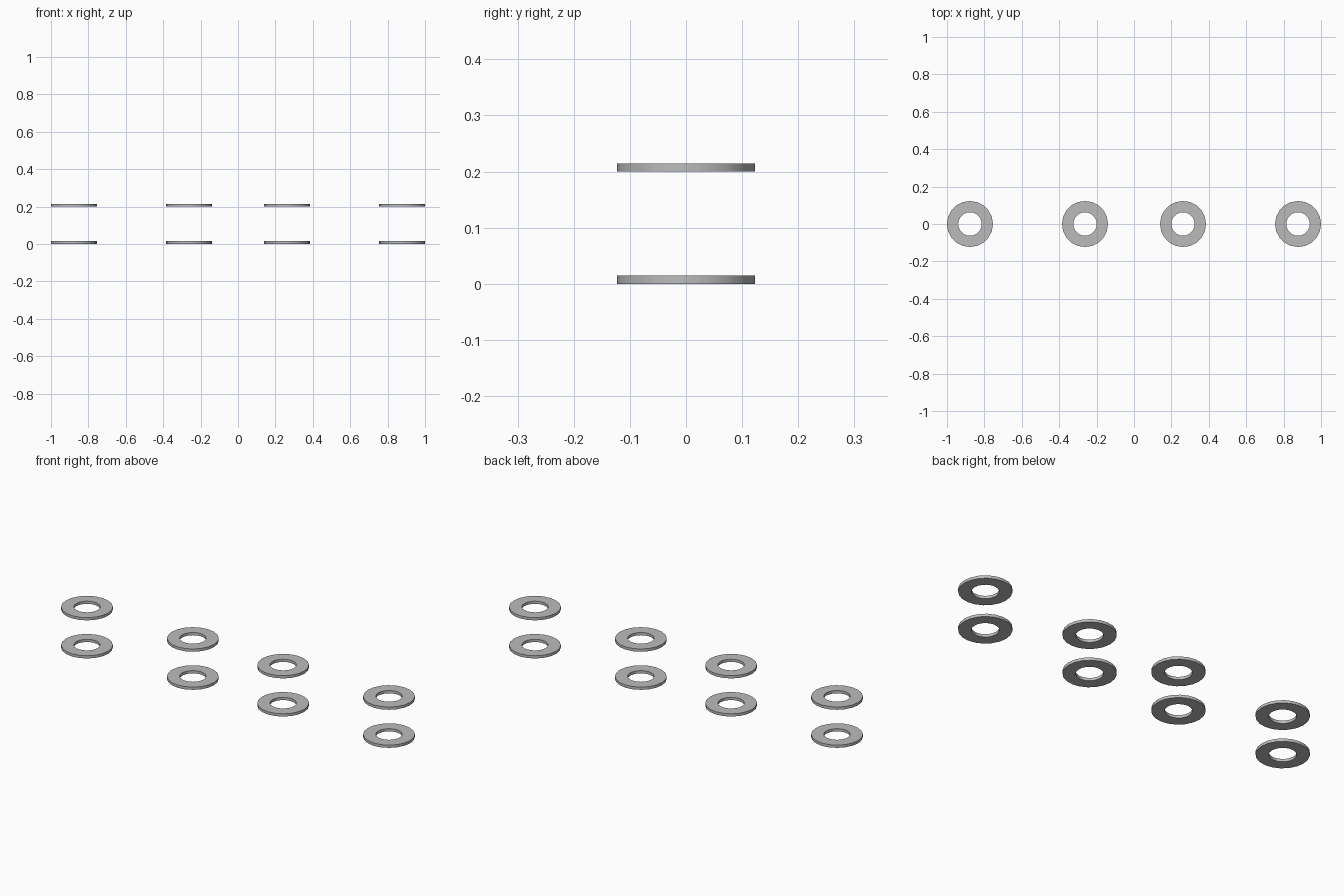
import bpy
import bmesh
from math import cos, sin, tau

cube = bpy.data.objects.get("Cube")
if cube:
    bpy.data.objects.remove(cube)

OUTER, INNER, THICK, SIDES = 0.123, 0.063, 0.0145, 20

# Plain grey metal
grey = bpy.data.materials.new("grey_metal")
grey.use_nodes = True
colour = (0.5, 0.5, 0.5, 1)
grey.diffuse_color = colour
grey.node_tree.nodes["Principled BSDF"].inputs["Base Color"].default_value = colour


def washer(name, x, z):
    """Flat ring made by sweeping a rectangular section around z."""
    bm = bmesh.new()
    section = [(INNER, 0), (OUTER, 0), (OUTER, THICK), (INNER, THICK)]
    rings = []
    for i in range(SIDES):
        a = tau * i / SIDES
        rings.append([bm.verts.new((r * cos(a), r * sin(a), h)) for r, h in section])
    for i, ring in enumerate(rings):
        following = rings[(i + 1) % SIDES]
        for j in range(4):
            k = (j + 1) % 4
            bm.faces.new((ring[j], following[j], following[k], ring[k]))
    bmesh.ops.recalc_face_normals(bm, faces=bm.faces)
    mesh = bpy.data.meshes.new(name)
    bm.to_mesh(mesh)
    bm.free()
    mesh.materials.append(grey)
    obj = bpy.data.objects.new(name, mesh)
    obj.location = (x, 0, z)
    bpy.context.collection.objects.link(obj)
    return obj


# Two levels of four washers, mirrored left to right
washers = []
for level, z in (("lower", 0), ("upper", 0.2)):
    for place, x in (("inner", 0.262), ("outer", 1 - OUTER)):
        for side, sign in (("left", 1), ("right", -1)):
            washers.append(washer(f"{level}_{place}_{side}_washer", sign * x, z))

# Smooth rims with sharp corners
bpy.ops.object.select_all(action="DESELECT")
for obj in washers:
    obj.select_set(True)
bpy.context.view_layer.objects.active = washers[0]
bpy.ops.object.shade_smooth_by_angle(angle=0.6)
